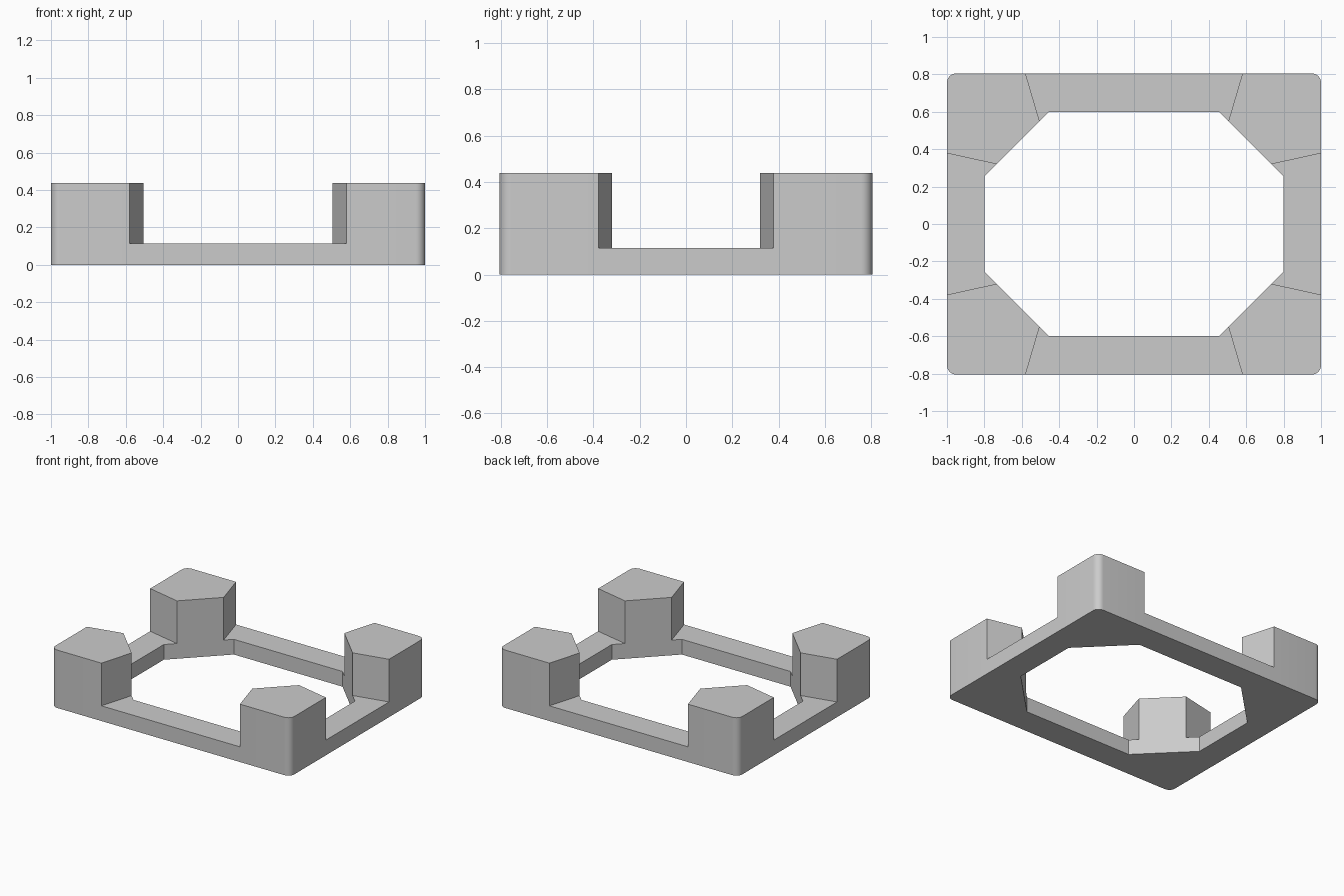
import bpy, bmesh, math
from mathutils import Vector

cube = bpy.data.objects.get("Cube")
if cube:
    bpy.data.objects.remove(cube, do_unlink=True)

HALF_X, HALF_Y = 1.0, 0.805
RAIL_TOP, POST_TOP = 0.115, 0.438
RADIUS = 0.05

grey = bpy.data.materials.new("light grey")
grey.use_nodes = True
colour = (0.6, 0.6, 0.6, 1)
grey.diffuse_color = colour
grey.node_tree.nodes["Principled BSDF"].inputs["Base Color"].default_value = colour


def corner_arc(steps=8):
    """Rounded outer corner, running from the long side to the short side."""
    return [(HALF_X - RADIUS + RADIUS * math.sin(a), HALF_Y - RADIUS + RADIUS * math.cos(a))
            for a in (math.pi / 2 * i / steps for i in range(steps + 1))]


def extrude(bm, faces, height, keep):
    """Pull a set of faces straight up."""
    out = bmesh.ops.extrude_face_region(bm, geom=faces, use_keep_orig=keep)["geom"]
    verts = [g for g in out if isinstance(g, bmesh.types.BMVert)]
    bmesh.ops.translate(bm, verts=verts, vec=Vector((0, 0, height)))
    return [g for g in out if isinstance(g, bmesh.types.BMFace)]


# One quarter of the plan: long rail, corner post, short rail
long_out, long_in = (0.58, HALF_Y), (0.505, 0.55)
short_out, short_in = (HALF_X, 0.378), (0.735, 0.32)
plan = [
    [(0, HALF_Y), long_out, long_in, (0.455, 0.6), (0, 0.6)],
    [long_out, *corner_arc(), short_out, short_in, long_in],
    [short_out, (HALF_X, 0), (0.8, 0), (0.8, 0.255), short_in],
]

# Mirror the plan into all four quarters and join the halves of each rail
bm = bmesh.new()
for sx in (1, -1):
    for sy in (1, -1):
        for outline in plan:
            bm.faces.new([bm.verts.new((x * sx, y * sy, 0)) for x, y in outline])
bmesh.ops.remove_doubles(bm, verts=bm.verts, dist=0.0005)
seams = [e for e in bm.edges if len(e.link_faces) == 2
         and any(all(abs(v.co[i]) < 0.001 for v in e.verts) for i in (0, 1))]
bmesh.ops.dissolve_edges(bm, edges=seams, use_verts=True)
bmesh.ops.recalc_face_normals(bm, faces=bm.faces)

# Raise the whole frame, then the four corner posts
tops = extrude(bm, list(bm.faces), RAIL_TOP, True)
centres = [(f, f.calc_center_bounds()) for f in tops]
posts = [f for f, c in centres if abs(c.x) > 0.4 and abs(c.y) > 0.3]
extrude(bm, posts, POST_TOP - RAIL_TOP, False)
bmesh.ops.recalc_face_normals(bm, faces=bm.faces)

mesh = bpy.data.meshes.new("corner_post_frame")
bm.to_mesh(mesh)
bm.free()
mesh.materials.append(grey)
frame = bpy.data.objects.new("corner_post_frame", mesh)
bpy.context.collection.objects.link(frame)

# Smooth the rounded corners and keep the other edges sharp
bpy.ops.object.select_all(action="DESELECT")
frame.select_set(True)
bpy.context.view_layer.objects.active = frame
bpy.ops.object.shade_smooth_by_angle(angle=math.radians(30))
